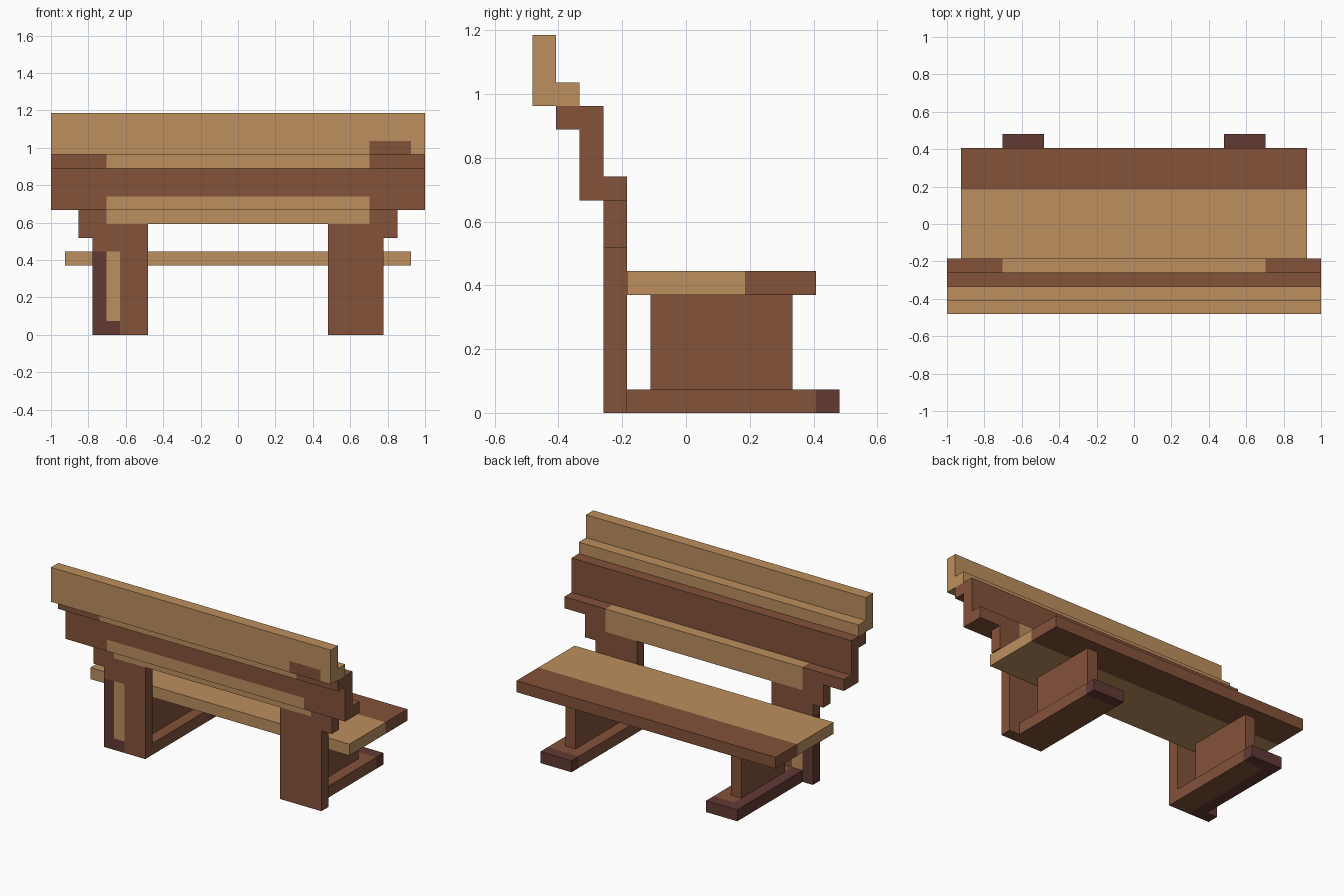
import bpy
import bmesh
from mathutils import Vector

U = 2 / 27  # one block of the model's grid

cube = bpy.data.objects.get("Cube")
if cube:
    bpy.data.objects.remove(cube, do_unlink=True)


def material(name, rgb):
    """Flat material from 0-255 sRGB values."""
    lin = [((c / 255 + 0.055) / 1.055) ** 2.4 for c in rgb]
    mat = bpy.data.materials.new(name)
    mat.use_nodes = True
    mat.diffuse_color = (*lin, 1)
    mat.node_tree.nodes["Principled BSDF"].inputs["Base Color"].default_value = (*lin, 1)
    return mat


LIGHT, BROWN, DARK = range(3)
MATERIALS = [material("light wood", (188, 143, 94)),
             material("brown wood", (131, 82, 58)),
             material("dark wood", (98, 58, 53))]


def beam(name, x, y, z, colour, patches=()):
    """Box given by block ranges; each patch (x, y, z, colour) recolours a region of it."""
    ranges = (x, y, z)
    bm = bmesh.new()
    bmesh.ops.create_cube(bm, size=1)
    for v in bm.verts:
        v.co = [r[0] if c < 0 else r[1] for c, r in zip(v.co, ranges)]
    # Cut the faces along the patch borders
    for axis in range(3):
        cuts = {e for p in patches for e in p[axis]}
        for cut in sorted(cuts):
            if ranges[axis][0] < cut < ranges[axis][1]:
                normal = Vector([float(i == axis) for i in range(3)])
                bmesh.ops.bisect_plane(bm, geom=bm.verts[:] + bm.edges[:] + bm.faces[:],
                                       plane_co=normal * cut, plane_no=normal)
    for f in bm.faces:
        f.material_index = colour
        centre = f.calc_center_median()
        for p in patches:
            if all(lo - 1e-4 <= c <= hi + 1e-4 for c, (lo, hi) in zip(centre, p[:3])):
                f.material_index = p[3]
    bmesh.ops.scale(bm, vec=(U, U, U), verts=bm.verts)
    bmesh.ops.recalc_face_normals(bm, faces=bm.faces)
    mesh = bpy.data.meshes.new(name)
    bm.to_mesh(mesh)
    bm.free()
    for mat in MATERIALS:
        mesh.materials.append(mat)
    obj = bpy.data.objects.new(name, mesh)
    bpy.context.collection.objects.link(obj)
    return obj


FULL, MID = (-13.5, 13.5), (-9.5, 9.5)

# Backrest, stepping outwards towards the top
beam("top_plank", FULL, (-6.5, -5.5), (13, 16), LIGHT,
     [((9.5, 12.5), (-6.5, -5.5), (13, 14), BROWN)])
beam("top_step", FULL, (-5.5, -4.5), (13, 14), LIGHT)
beam("upper_rail", FULL, (-5.5, -4.5), (12, 13), BROWN,
     [(MID, (-5.5, -4.5), (12, 13), LIGHT)])
beam("back_board", FULL, (-4.5, -3.5), (9, 13), BROWN,
     [(MID, (-4.5, -3.5), (9, 10), LIGHT)])
beam("lower_rail", FULL, (-3.5, -2.5), (9, 10), BROWN,
     [(MID, (-3.5, -2.5), (9, 10), LIGHT)])
beam("cross_bar", (-11.5, 11.5), (-3.5, -2.5), (8, 9), BROWN,
     [(MID, (-3.5, -2.5), (8, 9), LIGHT)])

# Seat, two-tone along its depth
beam("seat", (-12.5, 12.5), (-2.5, 5.5), (5, 6), LIGHT,
     [((-12.5, 12.5), (2.5, 5.5), (5, 6), BROWN)])

# Supports on both sides; the one at -x carries worn dark and light strips
for label, side in (("left", 1), ("right", -1)):
    def span(a, b):
        return tuple(sorted((a * side, b * side)))

    leg_y, foot_y = (-3.5, -2.5), (-2.5, 6.5)
    leg_patches = []
    foot_patches = [(span(6.5, 9.5), (5.5, 6.5), (0, 1), DARK)]
    if side < 0:
        leg_patches = [(span(9.5, 10.5), leg_y, (0, 6), DARK),
                       (span(8.5, 9.5), leg_y, (0, 1), DARK),
                       (span(8.5, 9.5), leg_y, (1, 6), LIGHT)]
        foot_patches.append((span(8.5, 9.5), foot_y, (0, 1), DARK))
    beam(label + "_shoulder", span(6.5, 11.5), leg_y, (7, 8), BROWN)
    beam(label + "_leg", span(6.5, 10.5), leg_y, (0, 7), BROWN, leg_patches)
    beam(label + "_foot", span(6.5, 9.5), foot_y, (0, 1), BROWN, foot_patches)
    beam(label + "_seat_post", span(7.5, 8.5), (-1.5, 4.5), (1, 5), BROWN)
